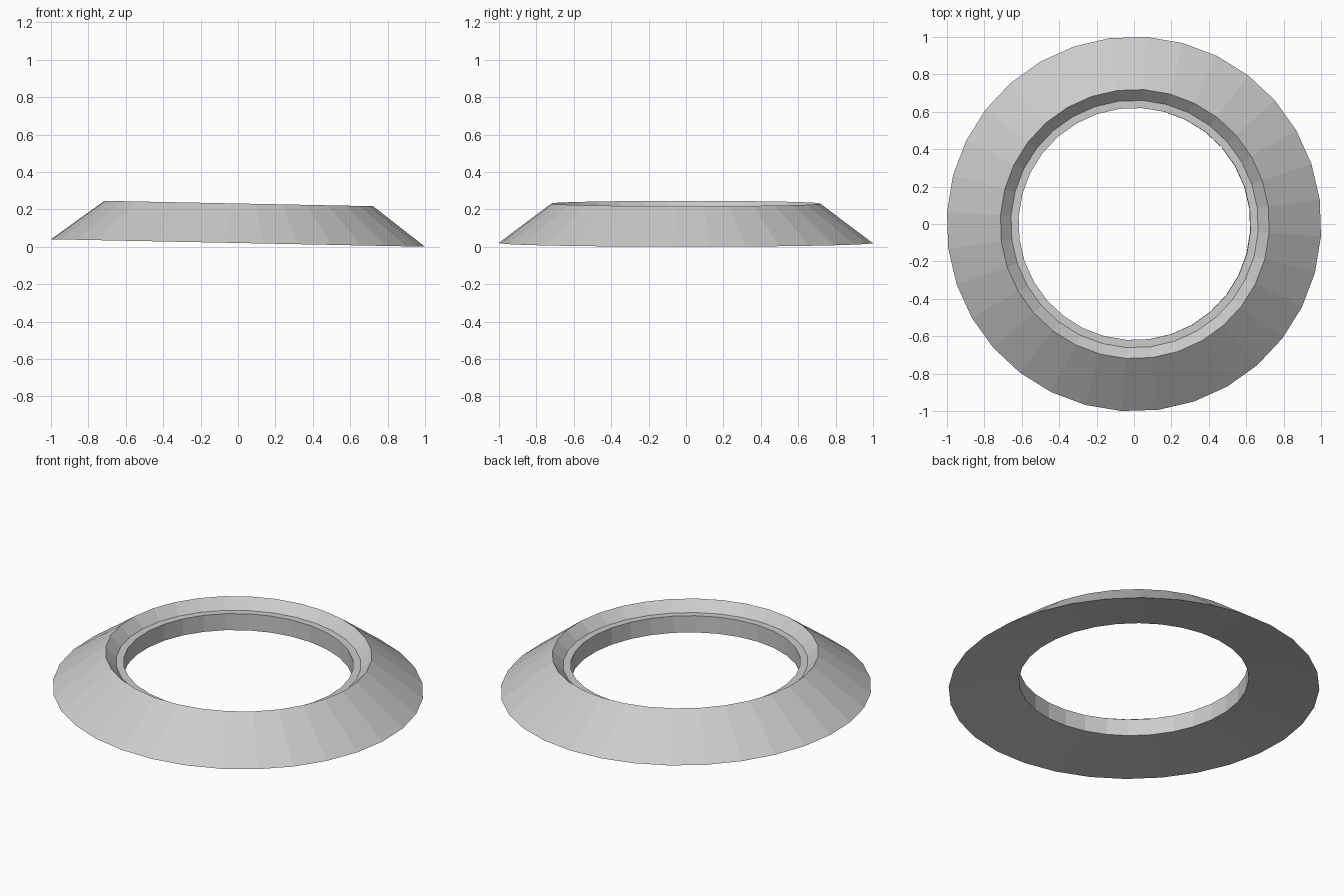
import bpy, bmesh, math
from mathutils import Matrix

if "Cube" in bpy.data.objects:
    bpy.data.objects.remove(bpy.data.objects["Cube"])

SIDES = 32
PHASE = math.radians(7.5)
TILT = 0.02  # slight lean: left side sits higher

# Closed cross-section (radius, height): outer foot, rim, ledge, bore
PROFILE = [(1.002, 0.0), (0.72, 0.211), (0.662, 0.154), (0.621, 0.154), (0.621, 0.055)]

# Revolve the cross-section into a faceted ring
bm = bmesh.new()
rings = []
for i in range(SIDES):
    a = PHASE + 2 * math.pi * i / SIDES
    rings.append([bm.verts.new((r * math.cos(a), r * math.sin(a), z)) for r, z in PROFILE])
n = len(PROFILE)
for i in range(SIDES):
    p, q = rings[i], rings[(i + 1) % SIDES]
    for k in range(n):
        m = (k + 1) % n
        bm.faces.new((p[k], q[k], q[m], p[m]))
bmesh.ops.recalc_face_normals(bm, faces=bm.faces)

# Tilt about y and drop the lowest point onto the ground
bm.transform(Matrix.Rotation(TILT, 4, 'Y'))
low = min(v.co.z for v in bm.verts)
bm.transform(Matrix.Translation((0, 0, -low)))

mesh = bpy.data.meshes.new("bevelled_ring")
bm.to_mesh(mesh)
bm.free()
bpy.context.collection.objects.link(bpy.data.objects.new("bevelled_ring", mesh))
